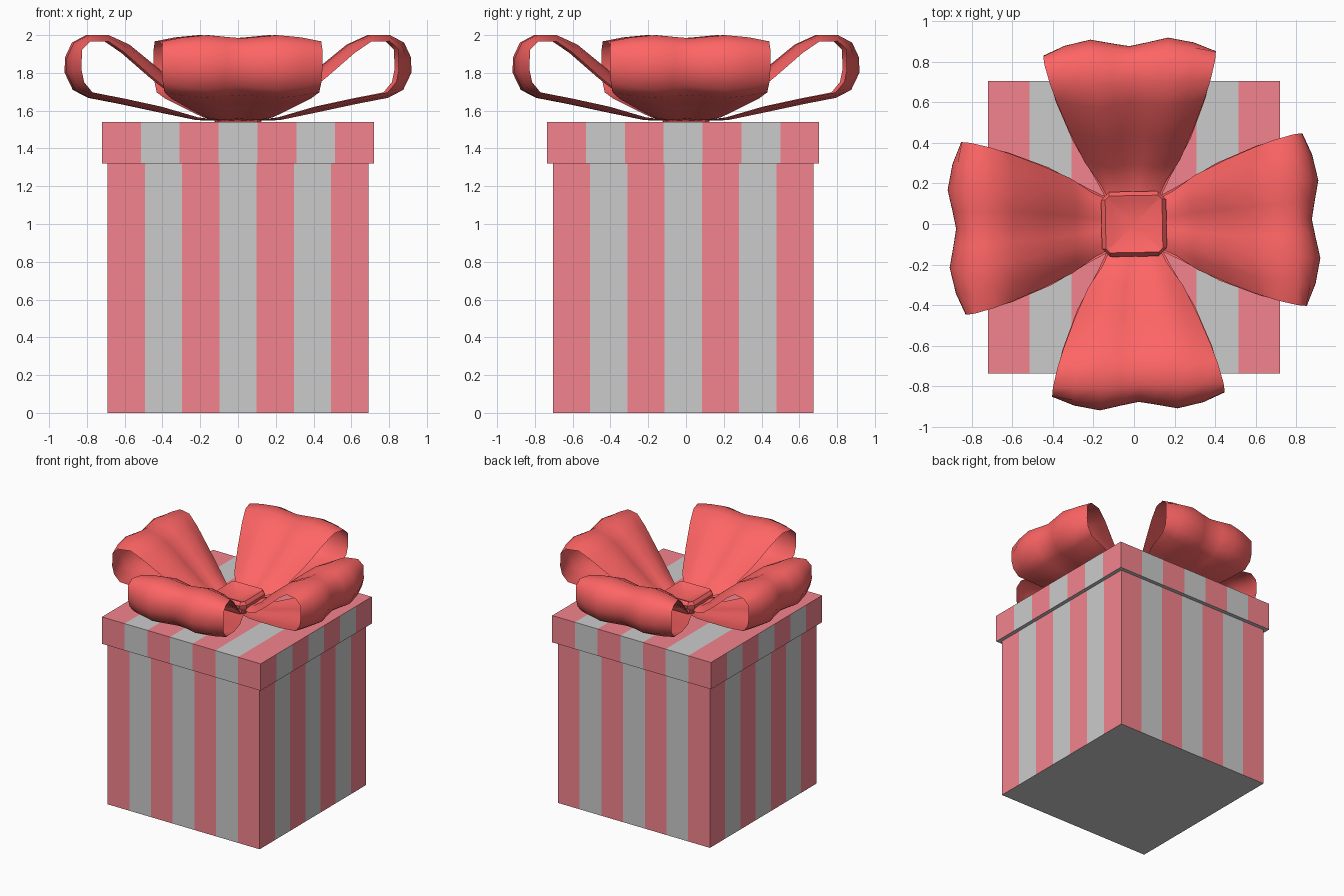
import bpy, bmesh, math
from mathutils import Vector, Matrix

if "Cube" in bpy.data.objects:
    bpy.data.objects.remove(bpy.data.objects["Cube"])


def material(name, rgb):
    m = bpy.data.materials.new(name)
    m.diffuse_color = (*rgb, 1)
    m.use_nodes = True
    m.node_tree.nodes["Principled BSDF"].inputs["Base Color"].default_value = m.diffuse_color
    return m


PAPER_RED = material("paper_red", (0.90, 0.23, 0.27))
PAPER_GREY = material("paper_grey", (0.8, 0.8, 0.8))
RIBBON_RED = material("ribbon_red", (1.0, 0.13, 0.13))


def finish(name, bm, mats, smooth=None):
    me = bpy.data.meshes.new(name)
    bmesh.ops.remove_doubles(bm, verts=bm.verts, dist=1e-5)
    bm.to_mesh(me)
    bm.free()
    for m in mats:
        me.materials.append(m)
    ob = bpy.data.objects.new(name, me)
    bpy.context.collection.objects.link(ob)
    if smooth:
        bpy.ops.object.select_all(action='DESELECT')
        ob.select_set(True)
        bpy.context.view_layer.objects.active = ob
        bpy.ops.object.shade_smooth_by_angle(angle=math.radians(smooth))
    return ob


def striped_box(name, half, cy, z0, z1, top, stripes=7):
    """Box whose sides (and top) are cut into alternating red and grey strips."""
    bm = bmesh.new()

    def quad(pts, mat):
        f = bm.faces.new([bm.verts.new((x, y + cy, z)) for x, y, z in pts])
        f.material_index = mat

    h = half
    for i in range(stripes):
        a, b = (h * (2 * k / stripes - 1) for k in (i, i + 1))
        m = i % 2
        for s in range(4):
            rot = Matrix.Rotation(s * math.pi / 2, 3, 'Z')
            quad([rot @ Vector(p) for p in
                  ((a, -h, z0), (b, -h, z0), (b, -h, z1), (a, -h, z1))], m)
        if top:
            quad([(a, -h, z1), (b, -h, z1), (b, h, z1), (a, h, z1)], m)
        quad([(a, h, z0), (b, h, z0), (b, -h, z0), (a, -h, z0)], 1)
    return finish(name, bm, [PAPER_RED, PAPER_GREY])


striped_box("box_body", 0.69, -0.015, 0, 1.32, False)
striped_box("box_lid", 0.72, -0.015, 1.32, 1.54, True)

# Bow loop side profile: distance out, height, half width, edge curl
PROFILE = [
    (0.06, 1.545, 0.10, 0.0), (0.22, 1.55, 0.18, 0.2), (0.42, 1.592, 0.29, 0.4),
    (0.62, 1.635, 0.37, 0.4), (0.79, 1.668, 0.41, 0.4), (0.87, 1.71, 0.42, 0.8),
    (0.913, 1.80, 0.425, 1.0), (0.912, 1.88, 0.425, 1.0), (0.875, 1.96, 0.425, 0.7),
    (0.80, 2.0, 0.42, 0.45), (0.69, 2.0, 0.395, 0.45), (0.58, 1.95, 0.365, 0.7),
    (0.42, 1.82, 0.305, 0.8), (0.28, 1.69, 0.235, 0.6), (0.19, 1.62, 0.16, 0.3),
    (0.10, 1.60, 0.11, 0.0),
]
# Ripple across the ribbon width: position, inward offset
RIPPLE = [(-1, .075), (-.75, .028), (-.45, 0), (-.2, .022), (0, .038),
          (.2, .022), (.45, 0), (.75, .028), (1, .075)]


def bow_loop(name, angle):
    bm = bmesh.new()
    rot = Matrix.Rotation(angle, 3, 'Z')
    rows = []
    for i, (r, z, w, curl) in enumerate(PROFILE):
        p, q = PROFILE[max(i - 1, 0)], PROFILE[min(i + 1, len(PROFILE) - 1)]
        t = Vector((q[0] - p[0], q[1] - p[1])).normalized()
        rows.append([bm.verts.new(rot @ Vector((r - t.y * d * curl, w * u, z + t.x * d * curl)))
                     for u, d in RIPPLE])
    for a, b in zip(rows, rows[1:]):
        for j in range(len(RIPPLE) - 1):
            bm.faces.new((a[j], b[j], b[j + 1], a[j + 1]))
    bmesh.ops.recalc_face_normals(bm, faces=bm.faces)
    # Outer side of the loop faces outwards
    bm.faces.ensure_lookup_table()
    tip = max(bm.faces, key=lambda f: f.calc_center_median().xy.length)
    if tip.normal.xy.dot(tip.calc_center_median().xy) < 0:
        bmesh.ops.reverse_faces(bm, faces=bm.faces)
    finish(name, bm, [RIBBON_RED], 60)


for k, side in enumerate(("right", "back", "left", "front")):
    bow_loop("bow_loop_" + side, math.radians(90 * k + 1.5))

# Knot: chamfered square ring with a pinched, sunken centre
bm = bmesh.new()
rings = []
for o, c, z in ((.12, .10, 1.54), (.155, .12, 1.60), (.16, .12, 1.635),
                (.14, .12, 1.66), (.112, .108, 1.65)):
    ring = []
    for s in range(4):
        rot = Matrix.Rotation(math.radians(90 * s + 1), 3, 'Z')
        ring += [bm.verts.new(rot @ Vector((o, y, z))) for y in (-c, c)]
    rings.append(ring)
for a, b in zip(rings, rings[1:]):
    for j in range(8):
        n = (j + 1) % 8
        bm.faces.new((a[j], a[n], b[n], b[j]))
centre = bm.verts.new((0, 0, 1.60))
for j in range(8):
    bm.faces.new((rings[-1][j], rings[-1][(j + 1) % 8], centre))
finish("bow_knot", bm, [RIBBON_RED], 35)
